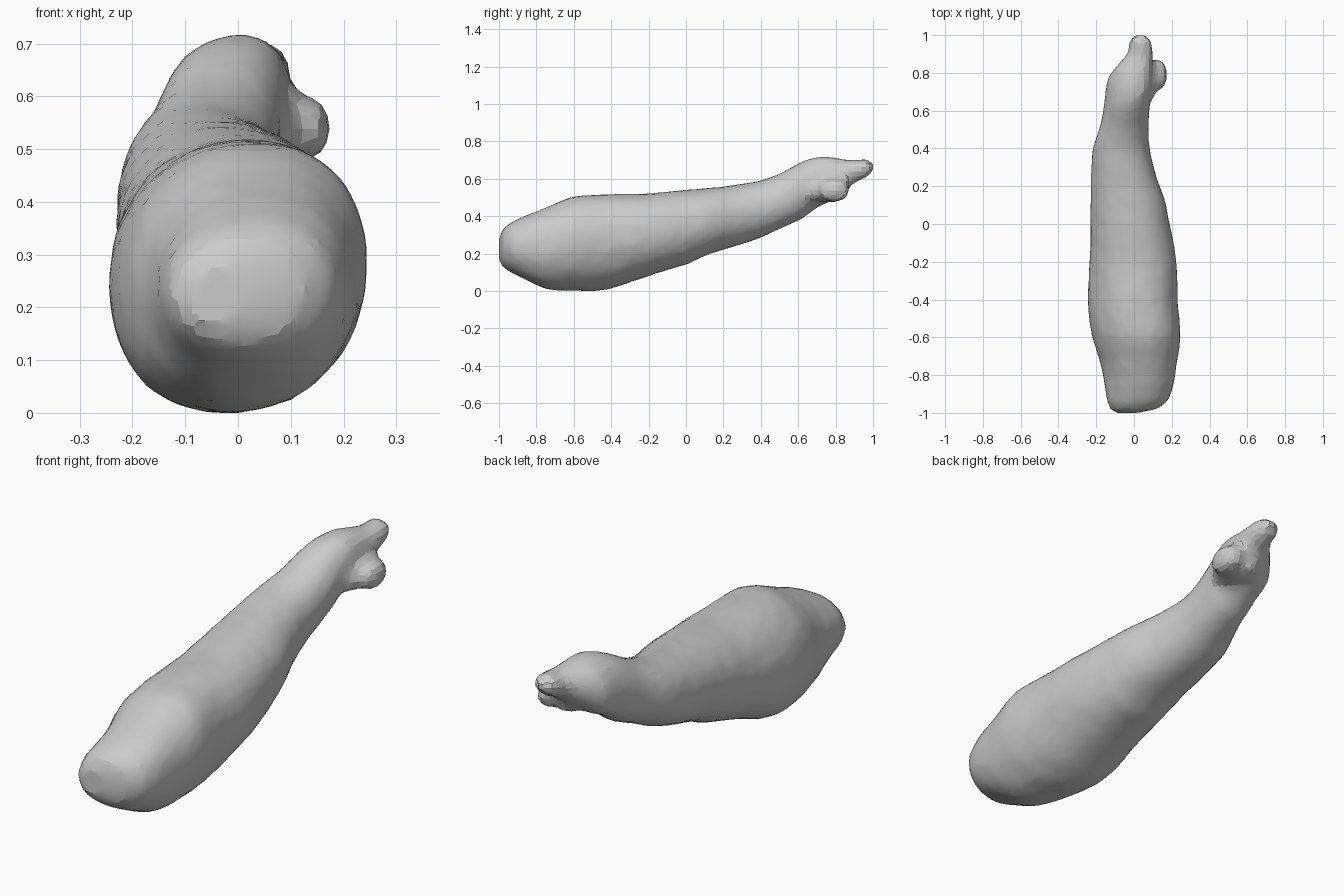
import bpy, bmesh, math, random
from mathutils import Vector

if "Cube" in bpy.data.objects:
    bpy.data.objects.remove(bpy.data.objects["Cube"])

random.seed(4)
SIDES = 36

# Body stations along the length: y, left x, right x, bottom z, top z
STATIONS = [
    (-1.00, -0.10, 0.02, 0.16, 0.28),
    (-0.98, -0.125, 0.12, 0.13, 0.33),
    (-0.94, -0.142, 0.178, 0.10, 0.365),
    (-0.85, -0.155, 0.21, 0.055, 0.405),
    (-0.75, -0.175, 0.225, 0.012, 0.445),
    (-0.60, -0.22, 0.245, 0.002, 0.502),
    (-0.42, -0.245, 0.232, 0.01, 0.515),
    (-0.20, -0.235, 0.225, 0.08, 0.52),
    (0.00, -0.23, 0.19, 0.14, 0.54),
    (0.12, -0.23, 0.165, 0.195, 0.55),
    (0.25, -0.228, 0.118, 0.235, 0.565),
    (0.40, -0.218, 0.083, 0.285, 0.59),
    (0.52, -0.18, 0.077, 0.34, 0.635),
    (0.62, -0.16, 0.083, 0.385, 0.69),
    (0.70, -0.15, 0.09, 0.45, 0.712),
    (0.78, -0.135, 0.095, 0.485, 0.712),
    (0.86, -0.07, 0.10, 0.545, 0.70),
    (0.91, -0.028, 0.10, 0.585, 0.70),
    (0.96, -0.025, 0.095, 0.605, 0.705),
    (0.985, -0.02, 0.08, 0.625, 0.695),
    (1.00, 0.0, 0.06, 0.645, 0.68),
]


def blend(a, b, c, d, t):
    """Catmull-Rom between b and c."""
    return 0.5 * (2 * b + (c - a) * t + (2 * a - 5 * b + 4 * c - d) * t * t
                  + (3 * b - a - 3 * c + d) * t ** 3)


def refine(rows, step):
    out = []
    n = len(rows)
    for i in range(n - 1):
        a, b, c, d = rows[max(i - 1, 0)], rows[i], rows[i + 1], rows[min(i + 2, n - 1)]
        parts = max(1, round((c[0] - b[0]) / step))
        for k in range(parts):
            t = k / parts
            row = [blend(p, q, r, s, t) for p, q, r, s in zip(a, b, c, d)]
            row[0] = b[0] + (c[0] - b[0]) * t
            out.append(row)
    return out + [list(rows[-1])]


def power(v, n):
    return math.copysign(abs(v) ** (2 / n), v)


def bump(y, centre, width):
    return math.exp(-((y - centre) / width) ** 2)


def add_body(bm, rows, wobble):
    rings = []
    for y, x0, x1, z0, z1 in rows:
        cx, cz, rx, rz = (x0 + x1) / 2, (z0 + z1) / 2, (x1 - x0) / 2, (z1 - z0) / 2
        # Fat end and neck are both fuller low on the left and high on the right
        tilt = 0.03 * (bump(y, -0.5, 0.35) + bump(y, 0.72, 0.12))
        ring = []
        for k in range(SIDES):
            a = math.tau * k / SIDES
            c, s = math.cos(a), math.sin(a)
            w = 1 + (random.random() - 0.5) * wobble
            ring.append(bm.verts.new((cx + rx * w * power(c, 2.15), y,
                                      cz + rz * w * power(s, 2.15) + tilt * c)))
        rings.append(ring)
    for r, q in zip(rings, rings[1:]):
        for k in range(SIDES):
            j = (k + 1) % SIDES
            bm.faces.new((r[k], r[j], q[j], q[k]))
    bm.faces.new(rings[0])
    bm.faces.new(rings[-1])


def add_knob(bm, centre, radii):
    new = bmesh.ops.create_icosphere(bm, subdivisions=3, radius=1)["verts"]
    for v in new:
        s = 1 - random.random() * 0.06
        v.co = Vector([c + r * s * power(p, 2.3) for c, r, p in zip(centre, radii, v.co)])


bm = bmesh.new()
# Long tapering body with bent stem tip
add_body(bm, refine(STATIONS, 0.04), 0.02)
# Knobbly side bud beside the stem, and the swelling that joins it to the neck
add_knob(bm, (0.115, 0.79, 0.54), (0.062, 0.085, 0.065))
add_knob(bm, (0.04, 0.75, 0.535), (0.085, 0.12, 0.065))
bmesh.ops.recalc_face_normals(bm, faces=bm.faces)
mesh = bpy.data.meshes.new("body")
bm.to_mesh(mesh)
bm.free()
body = bpy.data.objects.new("body", mesh)
bpy.context.collection.objects.link(body)
bpy.context.view_layer.objects.active = body
body.select_set(True)

# Fuse into one skin with a coarse, slightly blocky surface
fuse = body.modifiers.new("fuse", 'REMESH')
fuse.mode = 'VOXEL'
fuse.voxel_size = 0.025
bpy.ops.object.modifier_apply(modifier=fuse.name)
low = min(v.co.z for v in body.data.vertices)
for v in body.data.vertices:
    v.co.z -= low
bpy.ops.object.shade_smooth_by_angle(angle=math.radians(14))
